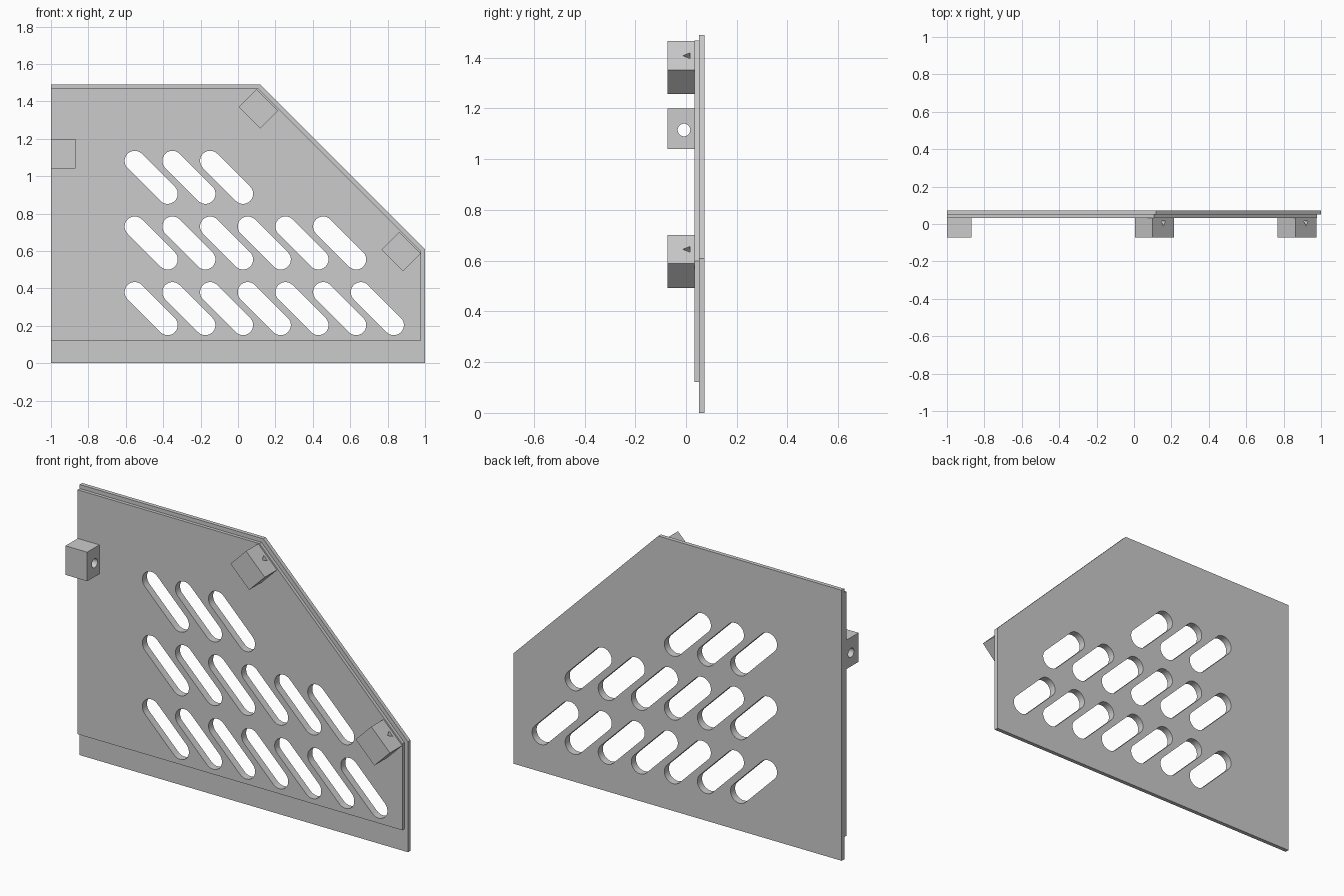
import bpy, bmesh
from math import pi, cos, sin, radians
from mathutils import Vector, Matrix

if "Cube" in bpy.data.objects:
    bpy.data.objects.remove(bpy.data.objects["Cube"])

Y_FRONT, Y_STEP, Y_MID, Y_BACK = -0.073, 0.033, 0.051, 0.073


def add_prism(bm, pts, y0, y1):
    """Closed prism from an (x, z) outline, extruded along y."""
    a = [bm.verts.new((x, y0, z)) for x, z in pts]
    b = [bm.verts.new((x, y1, z)) for x, z in pts]
    bm.faces.new(a)
    bm.faces.new(b[::-1])
    for i in range(len(pts)):
        j = (i + 1) % len(pts)
        bm.faces.new((a[i], b[i], b[j], a[j]))


def finish(name, bm):
    bmesh.ops.recalc_face_normals(bm, faces=bm.faces)
    me = bpy.data.meshes.new(name)
    bm.to_mesh(me)
    bm.free()
    ob = bpy.data.objects.new(name, me)
    bpy.context.collection.objects.link(ob)
    return ob


def prism(name, pts, y0, y1):
    bm = bmesh.new()
    add_prism(bm, pts, y0, y1)
    return finish(name, bm)


def drill(name, centre, direction, radius, depth, sides, spin=0.0):
    """Hole cutter centred on a point, running along a direction in the xz plane."""
    d = Vector(direction).normalized()
    y = Vector((0, 1, 0))
    rot = Matrix((y, d.cross(y), d)).transposed().to_4x4()
    bm = bmesh.new()
    bmesh.ops.create_cone(bm, cap_ends=True, segments=sides, radius1=radius,
                          radius2=radius, depth=depth)
    # put the first corner on local +x before orienting
    first = max(bm.verts, key=lambda v: v.co.x * 10 + v.co.y)
    ang = Vector((first.co.x, first.co.y)).angle_signed(Vector((1, 0)))
    bmesh.ops.transform(bm, verts=bm.verts,
                        matrix=Matrix.Translation(centre) @ rot @ Matrix.Rotation(spin - ang, 4, 'Z')
                        if sides > 3 else Matrix.Identity(4))
    if sides == 3:
        bm.clear()
        ring = [Vector((radius * cos(spin + k * 2 * pi / 3), radius * sin(spin + k * 2 * pi / 3), 0))
                for k in range(3)]
        ends = [[bm.verts.new(Vector(centre) + rot.to_3x3() @ (p + Vector((0, 0, s * depth / 2))))
                 for p in ring] for s in (-1, 1)]
        bm.faces.new(ends[0])
        bm.faces.new(ends[1])
        for k in range(3):
            n = (k + 1) % 3
            bm.faces.new((ends[0][k], ends[0][n], ends[1][n], ends[1][k]))
    return finish(name, bm)


def cut(ob, cutter):
    cutter.hide_render = True
    mod = ob.modifiers.new("cut", 'BOOLEAN')
    mod.operation, mod.solver, mod.object = 'DIFFERENCE', 'EXACT', cutter
    bpy.context.view_layer.objects.active = ob
    bpy.ops.object.modifier_apply(modifier=mod.name)


def slot(x, z, r=0.054, run=0.176, n=14):
    """Rounded slot sloping down to the right from its upper centre."""
    pts = [(x + r * cos(pi / 4 + pi * k / n), z + r * sin(pi / 4 + pi * k / n)) for k in range(n + 1)]
    pts += [(x + run + r * cos(5 * pi / 4 + pi * k / n),
             z - run + r * sin(5 * pi / 4 + pi * k / n)) for k in range(n + 1)]
    return pts


# Two-layer panel: outer plate and smaller inner step
outer = prism("outer_plate", [(-1, 0), (1, 0), (1, 0.608), (0.118, 1.49), (-1, 1.49)], Y_MID, Y_BACK)
inner = prism("inner_plate", [(-1, 0.122), (0.978, 0.122), (0.978, 0.598), (0.108, 1.468), (-1, 1.468)],
              Y_STEP, Y_MID)

# Rows of vent slots
bm = bmesh.new()
for row, count in enumerate((7, 6, 3)):
    for i in range(count):
        add_prism(bm, slot(-0.552 + 0.2015 * i, 0.38 + 0.351 * row), 0, 0.12)
slots = finish("slot_cutter", bm)
cut(outer, slots)
cut(inner, slots)

# Left mounting block with a through hole
side = prism("side_block", [(-1, 1.04), (-0.868, 1.04), (-0.868, 1.2), (-1, 1.2)], Y_FRONT, Y_STEP)
hole = drill("side_hole", (-0.934, -0.008, 1.115), (1, 0, 0), 0.025, 0.3, 32)
cut(side, hole)
cutters = [slots, hole]
parts = [outer, inner, side]

# Tilted blocks along the sloping edge, each with a three-sided pilot hole
for name, d in (("upper_edge_block", 0), ("lower_edge_block", 0.763)):
    pts = [(0.005, 1.37), (0.1, 1.465), (0.214, 1.351), (0.119, 1.256)]
    block = prism(name, [(x + d, z - d) for x, z in pts], Y_FRONT, Y_STEP)
    pilot = drill(name + "_hole", (0.157 + d, 0.007, 1.408 - d), (1, 0, 1), 0.019, 0.2, 3, pi)
    cut(block, pilot)
    cutters.append(pilot)
    parts.append(block)

for c in cutters:
    bpy.data.objects.remove(c, do_unlink=True)

# Smooth only the round walls
bpy.ops.object.select_all(action='DESELECT')
for p in parts:
    p.select_set(True)
bpy.context.view_layer.objects.active = outer
bpy.ops.object.shade_smooth_by_angle(angle=radians(30))
